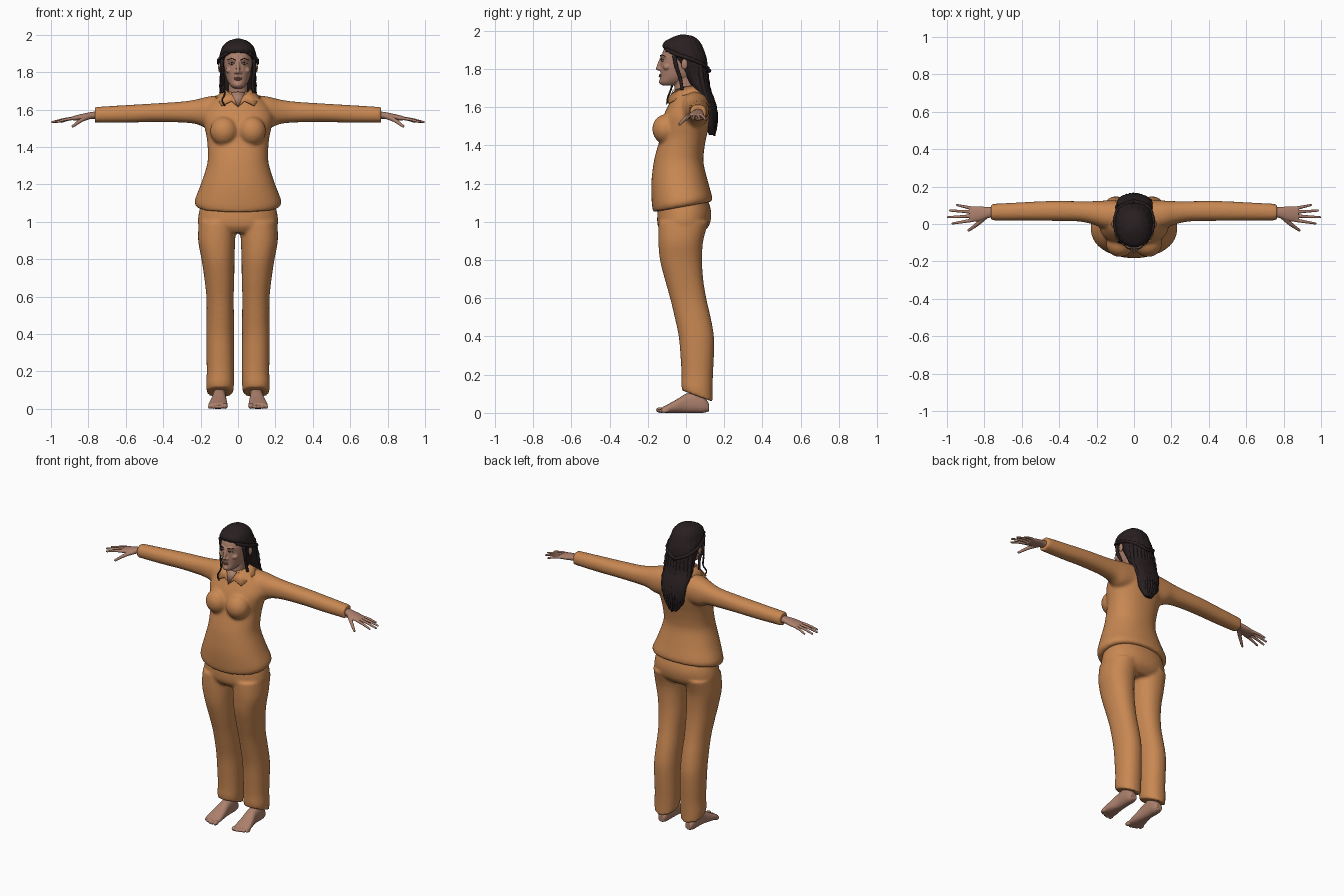
import bpy, bmesh, math
from mathutils import Vector, Matrix


def material(name, rgb):
    m = bpy.data.materials.new(name)
    m.diffuse_color = (*rgb, 1)
    return m


ORANGE = material("orange cloth", (0.58, 0.245, 0.085))
SKIN = material("skin", (0.41, 0.215, 0.15))
HAIR = material("dark hair", (0.022, 0.014, 0.015))
LIP = material("lips", (0.30, 0.12, 0.095))
WHITE = material("eye white", (0.65, 0.6, 0.55))


def spline(rows, sub):
    # Catmull-Rom interpolation between rows of numbers
    out = []
    for i in range(len(rows) - 1):
        p = [rows[max(i - 1, 0)], rows[i], rows[i + 1], rows[min(i + 2, len(rows) - 1)]]
        for k in range(sub):
            t = k / sub
            out.append([0.5 * (2 * b + (c - a) * t + (2 * a - 5 * b + 4 * c - d) * t * t
                               + (3 * b - a - 3 * c + d) * t ** 3) for a, b, c, d in zip(*p)])
    return out + [list(rows[-1])]


def skin_rings(bm, rings):
    vs = [[bm.verts.new(p) for p in r] for r in rings]
    n = len(vs[0])
    for a, b in zip(vs, vs[1:]):
        for i in range(n):
            bm.faces.new((a[i], a[(i + 1) % n], b[(i + 1) % n], b[i]))
    bm.faces.new(vs[0])
    bm.faces.new(vs[-1])


def loft(bm, rows, axis="z", s=1, n=40, power=2.2, sub=4, ripple=0.0):
    # row: position, side centre, half width, low edge, high edge, (tilt)
    rings = []
    for row in spline([tuple(r) + (0,) * (6 - len(r)) for r in rows], sub):
        t, a, ra, lo, hi, tilt = row
        ring = []
        for i in range(n):
            w = 2 * math.pi * i / n
            c, d = math.cos(w), math.sin(w)
            k = 1 + ripple * math.cos(w * n / 4)
            u = a + k * ra * math.copysign(abs(c) ** (2 / power), c)
            dv = k * (hi - lo) / 2 * math.copysign(abs(d) ** (2 / power), d)
            v = (lo + hi) / 2 + dv
            p = {"z": (u, v, t + tilt * dv), "x": (t, u, v), "y": (u, t, v)}[axis]
            ring.append((p[0] * s, p[1], p[2]))
        rings.append(ring)
    skin_rings(bm, rings)


def tube(bm, pts, r0, r1, s=1, n=8, sub=4, bump=0.0):
    pts = [Vector((p[0] * s, p[1], p[2])) for p in spline(pts, sub)]
    rings, m = [], len(pts) - 1
    for i, p in enumerate(pts):
        q = (pts[min(i + 1, m)] - pts[max(i - 1, 0)]).to_track_quat("Z", "Y")
        r = (r0 + (r1 - r0) * i / m) * (1 + bump * math.cos(i * math.pi))
        rings.append([p + q @ Vector((r * math.cos(2 * math.pi * j / n),
                                      r * math.sin(2 * math.pi * j / n), 0)) for j in range(n)])
    skin_rings(bm, rings)


def ball(bm, centre, radii):
    bmesh.ops.create_uvsphere(bm, u_segments=20, v_segments=12, radius=1,
                              matrix=Matrix.Translation(centre) @ Matrix.Diagonal((*radii, 1)))


def finish(name, bm, mat, voxel=0, smooth=4):
    bmesh.ops.recalc_face_normals(bm, faces=bm.faces[:])
    for f in bm.faces:
        f.smooth = True
    me = bpy.data.meshes.new(name)
    bm.to_mesh(me)
    bm.free()
    me.materials.append(mat)
    ob = bpy.data.objects.new(name, me)
    bpy.context.collection.objects.link(ob)
    if voxel:  # fuse overlapping pieces into one soft surface
        r = ob.modifiers.new("fuse", "REMESH")
        r.mode, r.voxel_size, r.use_smooth_shade = "VOXEL", voxel, True
        sm = ob.modifiers.new("soften", "SMOOTH")
        sm.factor, sm.iterations = 0.5, smooth
    return ob


# Jacket: torso, bust and sleeves
bm = bmesh.new()
loft(bm, [(1.078, 0, .218, -.17, .134, .18), (1.11, 0, .232, -.178, .136, .15), (1.2, 0, .199, -.182, .116, .05),
          (1.3, 0, .167, -.171, .093), (1.36, 0, .161, -.158, .093), (1.44, 0, .166, -.136, .106),
          (1.5, 0, .178, -.132, .121), (1.56, 0, .188, -.116, .133), (1.62, 0, .165, -.087, .136),
          (1.66, 0, .125, -.07, .12), (1.695, 0, .075, -.055, .09)])
for s in (1, -1):
    ball(bm, (s * .075, -.105, 1.485), (.075, .072, .078))
    loft(bm, [(.08, .045, .08, 1.5, 1.678), (.16, .05, .075, 1.497, 1.67), (.22, .06, .062, 1.522, 1.655),
              (.3, .068, .054, 1.531, 1.643), (.45, .07, .053, 1.534, 1.633), (.6, .067, .049, 1.53, 1.624),
              (.765, .063, .044, 1.53, 1.614)], "x", s)
finish("jacket", bm, ORANGE, .009, 5)

# Collar flaps
bm = bmesh.new()
upper = [(0, .085, 1.715), (.055, .06, 1.715), (.066, 0, 1.708), (.048, -.055, 1.692), (.006, -.095, 1.622)]
lower = [(0, .125, 1.675), (.09, .09, 1.675), (.122, 0, 1.668), (.088, -.092, 1.622), (.035, -.096, 1.648)]
for s in (1, -1):
    a, b = [[bm.verts.new((x * s, y, z)) for x, y, z in e] for e in (upper, lower)]
    for i in range(4):
        bm.faces.new((a[i], a[i + 1], b[i + 1], b[i]))
collar = finish("collar", bm, ORANGE)
collar.modifiers.new("thickness", "SOLIDIFY").thickness = .006

# Open neckline
bm = bmesh.new()
bm.faces.new([bm.verts.new(p) for p in ((-.038, -.064, 1.69), (0, -.1, 1.612), (.038, -.064, 1.69), (0, -.07, 1.695))])
finish("neckline", bm, SKIN).modifiers.new("thickness", "SOLIDIFY").thickness = .004

# Trousers
bm = bmesh.new()
loft(bm, [(1.13, 0, .185, -.135, .11), (1.05, 0, .209, -.149, .132), (.98, 0, .212, -.148, .121),
          (.94, 0, .17, -.12, .08)])
for s in (1, -1):
    loft(bm, [(1.0, .11, .1, -.144, .118), (.9, .114, .099, -.145, .09), (.8, .107, .088, -.136, .084),
              (.7, .1, .08, -.111, .09), (.6, .096, .073, -.083, .106), (.5, .095, .073, -.059, .129),
              (.4, .096, .074, -.038, .146), (.3, .095, .074, -.029, .146), (.2, .094, .073, -.023, .141),
              (.13, .096, .074, -.024, .139, -.2), (.088, .096, .07, -.02, .139, -.37)], "z", s)
finish("trousers", bm, ORANGE, .009, 4)

# Hands
for s, side in ((1, "left"), (-1, "right")):
    bm = bmesh.new()
    loft(bm, [(.73, .063, .028, 1.548, 1.592), (.78, .061, .029, 1.55, 1.588), (.83, .055, .04, 1.544, 1.578),
              (.88, .052, .04, 1.54, 1.566)], "x", s, 24)
    for y, tip in ((.083, (.95, .102, 1.533)), (.064, (.988, .072, 1.532)),
                   (.043, (.998, .036, 1.532)), (.021, (.975, .002, 1.532))):
        base = Vector((.86, y, 1.556))
        tube(bm, [base, base.lerp(Vector(tip), .5) + Vector((0, 0, .004)), tip], .0105, .006, s)
    tube(bm, [(.79, .045, 1.565), (.835, .002, 1.545), (.887, -.036, 1.508)], .016, .007, s)
    finish(side + "_hand", bm, SKIN, .0032, 2)

    # Feet with toes
    bm = bmesh.new()
    loft(bm, [(.12, .1, .022, .008, .05), (.09, .1, .033, 0, .09), (.05, .1, .036, 0, .11), (0, .1, .037, 0, .1),
              (-.05, .104, .045, 0, .07), (-.095, .107, .051, 0, .045), (-.125, .107, .048, .002, .03)],
         "y", s, 28, 2.4)
    loft(bm, [(.05, .1, .036, .015, .09), (.12, .098, .034, .02, .095), (.22, .096, .042, .015, .11)], "z", s, 24)
    for i in range(5):
        r = .015 if i == 0 else .0105
        ball(bm, (s * (.069 + .0195 * i + (.003 if i else 0)), -.135 + .0016 * i * i, r), (r, .022, r))
    finish(side + "_foot", bm, SKIN, .004, 2)

# Head and neck
bm = bmesh.new()
loft(bm, [(1.62, 0, .062, -.045, .075), (1.68, 0, .052, -.06, .062), (1.77, 0, .052, -.058, .07)])
loft(bm, [(1.714, 0, .025, -.125, -.05), (1.73, 0, .042, -.137, -.01), (1.76, 0, .06, -.134, .05),
          (1.8, 0, .07, -.134, .08), (1.85, 0, .076, -.131, .092), (1.9, 0, .077, -.117, .09),
          (1.94, 0, .06, -.09, .055), (1.955, 0, .035, -.06, .02)])
tube(bm, [(0, -.124, 1.862), (0, -.138, 1.83), (0, -.146, 1.803)], .009, .011)
ball(bm, (0, -.142, 1.802), (.011, .016, .011))
ball(bm, (0, -.125, 1.733), (.022, .017, .016))
for s in (1, -1):
    ball(bm, (s * .013, -.134, 1.799), (.009, .011, .008))
    tube(bm, [(.012, -.128, 1.862), (.035, -.122, 1.867), (.056, -.1, 1.86)], .007, .005, s)
    ball(bm, (s * .045, -.1, 1.81), (.022, .02, .017))
finish("head", bm, SKIN, .0038, 3)

# Face details
bm = bmesh.new()
ball(bm, (0, -.134, 1.769), (.022, .008, .0045))
ball(bm, (0, -.134, 1.761), (.019, .009, .005))
finish("lips", bm, LIP)
whites, dark, ears = bmesh.new(), bmesh.new(), bmesh.new()
for s in (1, -1):
    ball(whites, (s * .033, -.122, 1.844), (.013, .008, .0055))
    ball(dark, (s * .033, -.128, 1.844), (.0045, .0035, .0045))
    tube(dark, [(.018, -.131, 1.848), (.033, -.131, 1.852), (.049, -.117, 1.847)], .002, .0015, s)
    tube(dark, [(.014, -.135, 1.866), (.035, -.129, 1.873), (.057, -.106, 1.866)], .0025, .0015, s)
    ball(ears, (s * .097, -.008, 1.825), (.009, .017, .027))
finish("eyes", whites, WHITE)
finish("brows_and_pupils", dark, HAIR)
finish("ears", ears, SKIN)

# Hair mass
bm = bmesh.new()
loft(bm, [(1.979, 0, .012, -.03, .0), (1.967, 0, .05, -.075, .04, .05), (1.94, 0, .08, -.11, .078, -.05),
          (1.9, 0, .095, -.123, .1, -.15), (1.868, 0, .1, -.09, .108, -.1), (1.82, 0, .098, -.042, .113),
          (1.76, 0, .092, -.005, .115), (1.7, 0, .096, .03, .127), (1.64, 0, .092, .07, .15),
          (1.58, 0, .083, .09, .162), (1.51, 0, .066, .1, .156), (1.455, 0, .03, .12, .15)],
     n=72, ripple=.012)
finish("hair", bm, HAIR)

# Long locks down the back, side braids and loose strands
bm = bmesh.new()
for i in range(9):
    k = (i - 4) / 4
    y = .025 * k * k
    tube(bm, [(.07 * k, .085 - y, 1.87), (.085 * k, .105 - y, 1.77), (.088 * k, .12 - y, 1.69),
              (.08 * k + .006, .15 - y, 1.61), (.068 * k - .004, .16 - y, 1.53),
              (.055 * k, .148 - y, 1.45 + .05 * abs(k) + .012 * (i % 2))], .015, .006, bump=.12)
for s in (1, -1):
    tube(bm, [(.06, -.1, 1.9), (.094, -.045, 1.875), (.102, .03, 1.85), (.07, .095, 1.82), (0, .122, 1.79)],
         .01, .01, s, bump=.15)
    tube(bm, [(.084, -.062, 1.87), (.088, -.05, 1.81), (.078, -.03, 1.75), (.085, -.02, 1.69)], .011, .008, s)
tube(bm, [(-.082, -.07, 1.83), (-.084, -.065, 1.75), (-.07, -.08, 1.69), (-.085, -.095, 1.65), (-.07, -.1, 1.62)],
     .006, .004)
finish("hair_locks", bm, HAIR)
